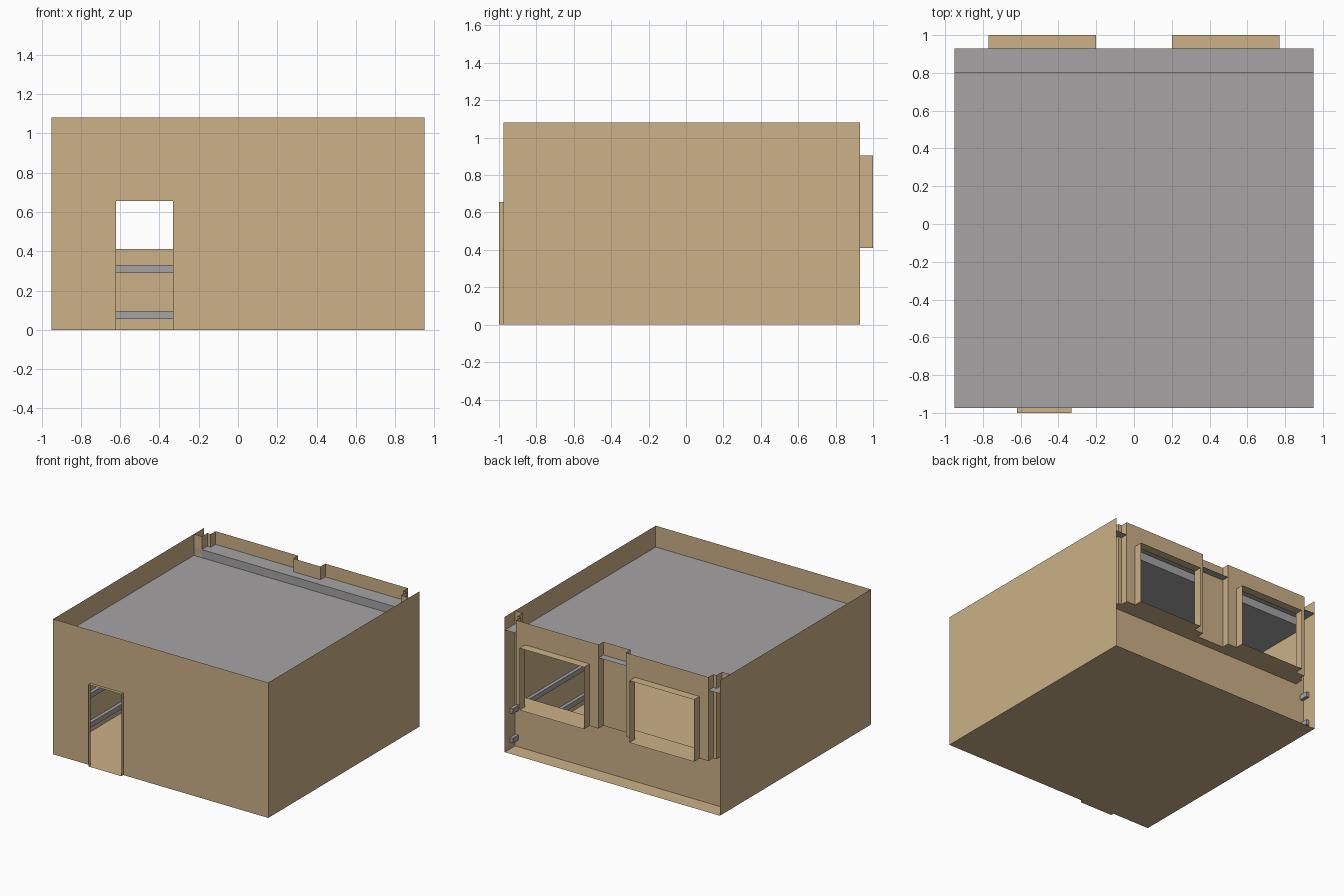
import bpy, bmesh

old = bpy.data.objects.get("Cube")
if old:
    bpy.data.objects.remove(old, do_unlink=True)


def material(name, rgb):
    m = bpy.data.materials.new(name)
    m.use_nodes = True
    m.diffuse_color = (*rgb, 1)
    m.node_tree.nodes["Principled BSDF"].inputs["Base Color"].default_value = (*rgb, 1)
    return m


TAN = material("sandstone_tan", (0.604, 0.44, 0.242))
GREY = material("roof_grey", (0.381, 0.367, 0.371))


def sheet(name, polys, mat):
    """Thin surface made of flat polygons, with shared corners welded."""
    bm = bmesh.new()
    for poly in polys:
        bm.faces.new([bm.verts.new(p) for p in poly])
    bmesh.ops.remove_doubles(bm, verts=bm.verts, dist=1e-4)
    bmesh.ops.recalc_face_normals(bm, faces=bm.faces)
    mesh = bpy.data.meshes.new(name)
    bm.to_mesh(mesh)
    bm.free()
    mesh.materials.append(mat)
    obj = bpy.data.objects.new(name, mesh)
    bpy.context.collection.objects.link(obj)
    return obj


def upright(a, b, z0, z1):
    """Vertical quad above the plan segment a-b."""
    return [(*a, z0), (*b, z0), (*b, z1), (*a, z1)]


def level(x0, x1, y0, y1, z):
    return [(x0, y0, z), (x1, y0, z), (x1, y1, z), (x0, y1, z)]


def around_opening(x0, x1, y, z0, z1, hole):
    """Wall pieces beside and above an opening that reaches the wall's foot."""
    a, b, top = hole
    return [upright((x0, y), (a, y), z0, z1),
            upright((b, y), (x1, y), z0, z1),
            upright((a, y), (b, y), top, z1)]


def tube(x0, x1, y0, y1, z0, z1):
    """Open rectangular sleeve running along y."""
    return [upright((x0, y0), (x0, y1), z0, z1),
            upright((x1, y0), (x1, y1), z0, z1),
            level(x0, x1, y0, y1, z0), level(x0, x1, y0, y1, z1)]


def box(name, x0, x1, y0, y1, z0, z1, mat):
    ends = [upright((x0, y), (x1, y), z0, z1) for y in (y0, y1)]
    return sheet(name, tube(x0, x1, y0, y1, z0, z1) + ends, mat)


# Main dimensions
W, FRONT, INNER, MID, BACK = 0.95, -0.975, 0.8, 0.87, 0.93
H, SILL, HEAD, ROOF, RAISED = 1.08, 0.41, 0.905, 0.91, 0.975
DOOR = (-0.62, -0.33, 0.655)

# Floor and outer walls
sheet("floor", [level(-W, W, FRONT, BACK, 0)], TAN)
for side, s in (("left", 1), ("right", -1)):
    sheet(side + "_wall", [upright((s * W, FRONT), (s * W, BACK), 0, H)], TAN)
sheet("front_wall", around_opening(-W, W, FRONT, 0, H, DOOR), TAN)
sheet("door_frame", tube(DOOR[0], DOOR[1], -1, FRONT, 0, DOOR[2]), TAN)

# Roof with a raised strip along the back
sheet("roof", [level(-W, W, FRONT, INNER, ROOF),
               upright((-W, INNER), (W, INNER), ROOF, RAISED),
               level(-W, W, INNER, BACK, RAISED)], GREY)

# Back wall: flat below, stepped bays above
sheet("lower_back_wall", [upright((-W, INNER), (W, INNER), 0, SILL)], TAN)
half = [(0.12, MID), (0.12, BACK), (0.85, BACK), (0.85, MID),
        (0.88, MID), (0.88, INNER), (W, INNER)]
path = [(-x, y) for x, y in reversed(half)] + half
bays = []
for a, b in zip(path, path[1:]):
    if a[1] == b[1] == BACK:
        hole = (0.2, 0.77, HEAD) if a[0] > 0 else (-0.77, -0.2, HEAD)
        bays += around_opening(a[0], b[0], BACK, SILL, H, hole)
    else:
        bays.append(upright(a, b, SILL, H))
sheet("upper_back_wall", bays, TAN)
sheet("bay_underside", [[(x, y, SILL) for x, y in path[1:-1]]], TAN)

# Window sleeves
for side, x0 in (("left", 0.2), ("right", -0.77)):
    sheet(side + "_window_frame", tube(x0, x0 + 0.57, BACK, 1, SILL, HEAD), TAN)

# Grey rails around the room
for label, z in (("lower", 0.055), ("upper", 0.29)):
    top = z + 0.04
    box(label + "_back_rail", -W + 0.03, W - 0.03, INNER - 0.03, INNER - 0.003, z, top, GREY)
    for side, s in (("left", 1), ("right", -1)):
        x0, x1 = sorted((s * (W - 0.03), s * (W - 0.003)))
        box(f"{label}_{side}_rail", x0, x1, FRONT + 0.003, MID, z, top, GREY)
